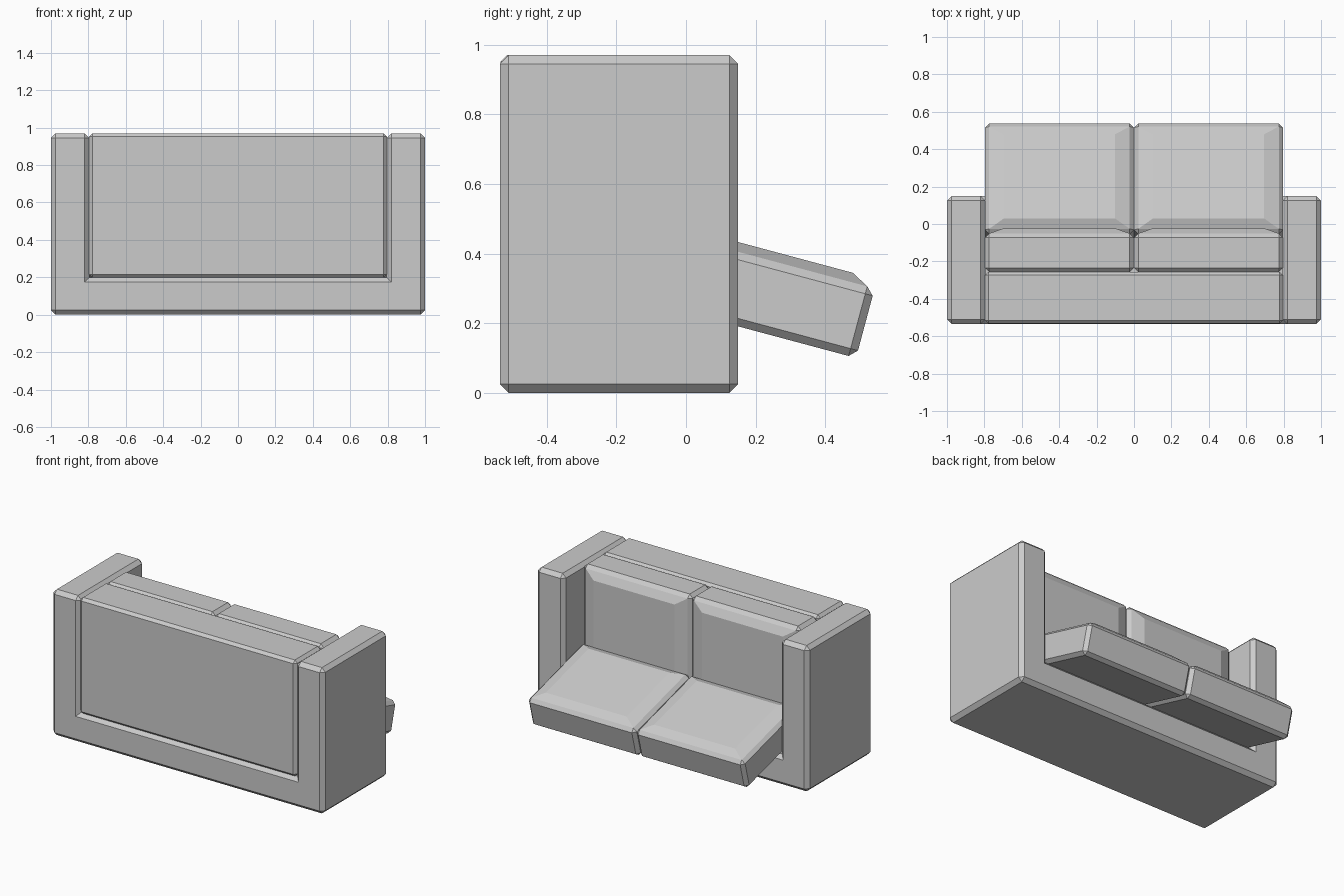
import bpy, bmesh, math
from mathutils import Vector

if "Cube" in bpy.data.objects:
    bpy.data.objects.remove(bpy.data.objects["Cube"])


def finish(bm, name, loc=(0, 0, 0), tilt=0.0):
    bmesh.ops.recalc_face_normals(bm, faces=bm.faces)
    mesh = bpy.data.meshes.new(name)
    bm.to_mesh(mesh)
    bm.free()
    obj = bpy.data.objects.new(name, mesh)
    obj.location = loc
    obj.rotation_euler = (math.radians(tilt), 0, 0)
    bpy.context.collection.objects.link(obj)
    return obj


def chamfer(bm, width):
    # only outward edges are chamfered, inner corners stay sharp
    bmesh.ops.recalc_face_normals(bm, faces=bm.faces)
    edges = [e for e in bm.edges if e.calc_face_angle_signed() > 0.1]
    bmesh.ops.bevel(bm, geom=edges, offset=width, segments=1,
                    affect='EDGES', clamp_overlap=True)


def box(lo, hi):
    bm = bmesh.new()
    bmesh.ops.create_cube(bm, size=1)
    lo, hi = Vector(lo), Vector(hi)
    for v in bm.verts:
        v.co = Vector([(lo[i] + hi[i]) / 2 + v.co[i] * (hi[i] - lo[i]) for i in range(3)])
    return bm


def cushion(name, loc, tilt):
    w, l, t = 0.3975, 0.305, 0.207      # half width, half length, edge thickness
    bm = box((-w, -l, 0), (w, l, t))
    chamfer(bm, 0.022)
    # raised padded face
    top = max(bm.faces, key=lambda f: f.calc_center_median().z)
    bmesh.ops.inset_individual(bm, faces=[top], thickness=0.03)
    for v in top.verts:
        v.co = (math.copysign(w - 0.1, v.co.x), math.copysign(l - 0.072, v.co.y), t + 0.027)
    return finish(bm, name, loc, tilt)


# U-shaped frame: both arms and the base in one profile
profile = [(-1, 0), (1, 0), (1, 0.97), (0.795, 0.97),
           (0.795, 0.2), (-0.795, 0.2), (-0.795, 0.97), (-1, 0.97)]
bm = bmesh.new()
face = bm.faces.new([bm.verts.new((x, -0.535, z)) for x, z in profile])
ext = bmesh.ops.extrude_face_region(bm, geom=[face], use_keep_orig=True)
for v in ext['geom']:
    if isinstance(v, bmesh.types.BMVert):
        v.co.y = 0.15
chamfer(bm, 0.025)
finish(bm, "arms_and_base")

# Back panel
bm = box((-0.797, -0.533, 0.198), (0.797, -0.256, 0.97))
chamfer(bm, 0.018)
finish(bm, "back_panel")

# Seat and back cushions, one pair per side
for side, x in (("left", -0.3985), ("right", 0.3985)):
    cushion("seat_cushion_" + side, (x, 0.194, 0.179), -15)
    cushion("back_cushion_" + side, (x, -0.257, 0.665), -90)
